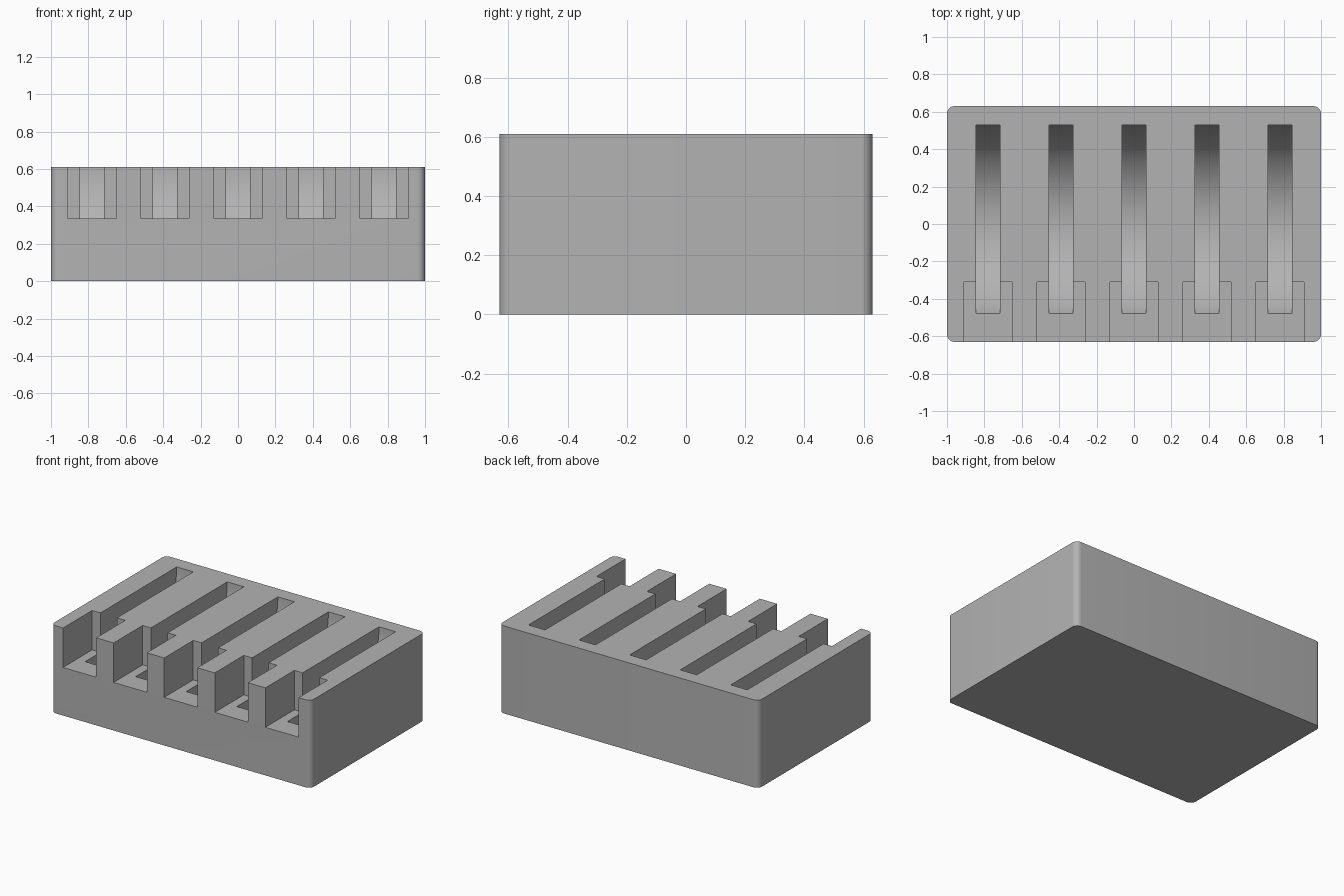
import bpy
import bmesh
import math

if "Cube" in bpy.data.objects:
    bpy.data.objects.remove(bpy.data.objects["Cube"])

WIDTH, DEPTH, HEIGHT = 2.0, 1.26, 0.61
CORNER = 0.04
PITCH = 0.39
POCKET_W, POCKET_BACK, POCKET_FLOOR = 0.256, -0.31, 0.335
SLOT_W, SLOT_R, SLOT_Y = 0.128, 0.542, -0.012

grey = bpy.data.materials.new("plain grey")
grey.use_nodes = True
color = (0.45, 0.45, 0.45, 1)
grey.diffuse_color = color
grey.node_tree.nodes["Principled BSDF"].inputs["Base Color"].default_value = color


def add_prism(name, points, offset):
    """Extrude a closed 3D outline along an offset."""
    bm = bmesh.new()
    face = bm.faces.new([bm.verts.new(p) for p in points])
    top = bmesh.ops.extrude_face_region(bm, geom=[face])["geom"]
    bmesh.ops.translate(bm, vec=offset, verts=[v for v in top if isinstance(v, bmesh.types.BMVert)])
    bmesh.ops.recalc_face_normals(bm, faces=bm.faces)
    mesh = bpy.data.meshes.new(name)
    bm.to_mesh(mesh)
    bm.free()
    obj = bpy.data.objects.new(name, mesh)
    bpy.context.collection.objects.link(obj)
    mesh.materials.append(grey)
    return obj


def arc(cx, cy, r, start, end, steps):
    angles = [math.radians(start + (end - start) * i / steps) for i in range(steps + 1)]
    return [(cx + r * math.cos(a), cy + r * math.sin(a)) for a in angles]


# Block with rounded upright corners
outline = []
for i, (sx, sy) in enumerate([(1, 1), (-1, 1), (-1, -1), (1, -1)]):
    outline += arc(sx * (WIDTH / 2 - CORNER), sy * (DEPTH / 2 - CORNER), CORNER, i * 90, i * 90 + 90, 8)
block = add_prism("slotted_block", [(x, y, 0) for x, y in outline], (0, 0, HEIGHT))

# Front pockets and round-bottomed slots
cutters = []
for i in range(-2, 3):
    x = i * PITCH
    left, right = x - POCKET_W / 2, x + POCKET_W / 2
    pocket = [(left, -1), (right, -1), (right, POCKET_BACK), (left, POCKET_BACK)]
    cutters.append(add_prism("pocket_cutter", [(px, py, POCKET_FLOOR) for px, py in pocket], (0, 0, 1)))
    # Half disc with straight sides carried up past the top face
    half = arc(SLOT_Y, HEIGHT, SLOT_R, 180, 360, 64)
    half += [(SLOT_Y + SLOT_R, 1), (SLOT_Y - SLOT_R, 1)]
    cutters.append(add_prism("slot_cutter", [(x - SLOT_W / 2, y, z) for y, z in half], (SLOT_W, 0, 0)))

bpy.ops.object.select_all(action="DESELECT")
bpy.context.view_layer.objects.active = block
block.select_set(True)
for cutter in cutters:
    cutter.hide_render = True
    mod = block.modifiers.new("cut", "BOOLEAN")
    mod.operation = "DIFFERENCE"
    mod.solver = "EXACT"
    mod.object = cutter
    bpy.ops.object.modifier_apply(modifier=mod.name)
    bpy.data.objects.remove(cutter)

bpy.ops.object.shade_smooth_by_angle(angle=math.radians(30))
